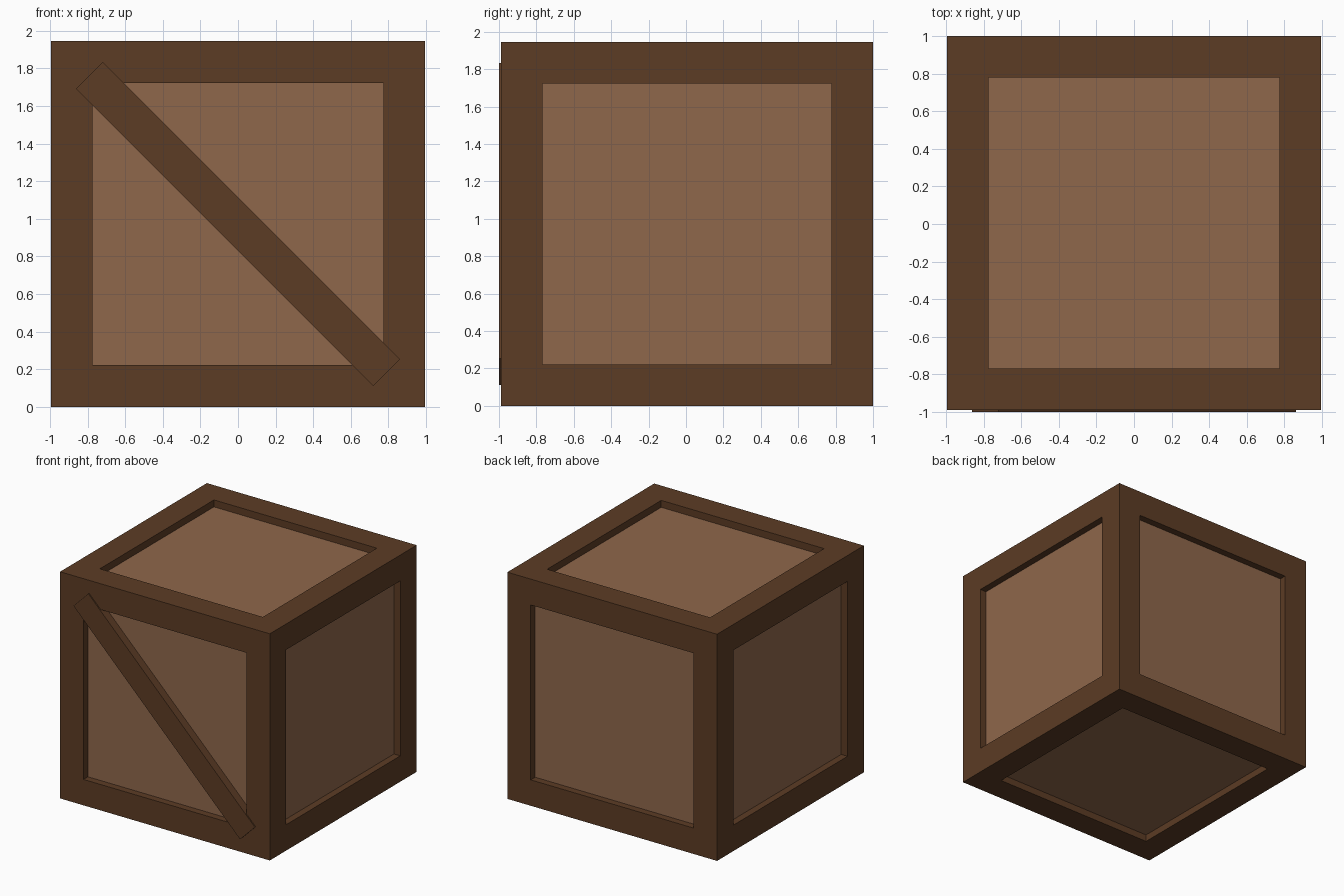
import bpy, bmesh, math
from mathutils import Matrix

if "Cube" in bpy.data.objects:
    bpy.data.objects.remove(bpy.data.objects["Cube"])

CENTRE = (0, 0.005, 0.972)
SIZE = (1.99, 1.99, 1.944)
BEAM = 0.222      # width of the frame border on every face
RECESS = 0.06     # depth of the sunken panels


def material(name, colour):
    m = bpy.data.materials.new(name)
    m.diffuse_color = (*colour, 1)
    m.use_nodes = True
    m.node_tree.nodes["Principled BSDF"].inputs["Base Color"].default_value = m.diffuse_color
    return m


def finish(bm, name, mats):
    bmesh.ops.recalc_face_normals(bm, faces=bm.faces)
    mesh = bpy.data.meshes.new(name)
    bm.to_mesh(mesh)
    bm.free()
    for m in mats:
        mesh.materials.append(m)
    ob = bpy.data.objects.new(name, mesh)
    bpy.context.collection.objects.link(ob)
    return ob


def box(size, matrix):
    bm = bmesh.new()
    bmesh.ops.create_cube(bm, size=1, matrix=matrix @ Matrix.Diagonal((*size, 1)))
    return bm


dark = material("dark_wood", (0.107, 0.045, 0.018))
light = material("light_wood", (0.275, 0.136, 0.07))

# Crate body: border inset on each face, then the panel sunk straight in
bm = box(SIZE, Matrix.Translation(CENTRE))
panels = list(bm.faces)
bmesh.ops.inset_individual(bm, faces=panels, thickness=BEAM, use_even_offset=True)
for panel in panels:
    inward = -panel.normal * RECESS
    new = bmesh.ops.extrude_discrete_faces(bm, faces=[panel])["faces"][0]
    bmesh.ops.translate(bm, verts=new.verts, vec=inward)
    new.material_index = 1
finish(bm, "crate_body", [dark, light])

# Diagonal brace: from the top left to the bottom right of the front,
# standing slightly proud of the frame and reaching back to the panel
front, back = -1.0, CENTRE[1] - SIZE[1] / 2 + RECESS
place = (Matrix.Translation((0, (front + back) / 2, CENTRE[2]))
         @ Matrix.Rotation(math.radians(45), 4, 'Y'))
finish(box((2.235, back - front, 0.2), place), "diagonal_brace", [dark])
